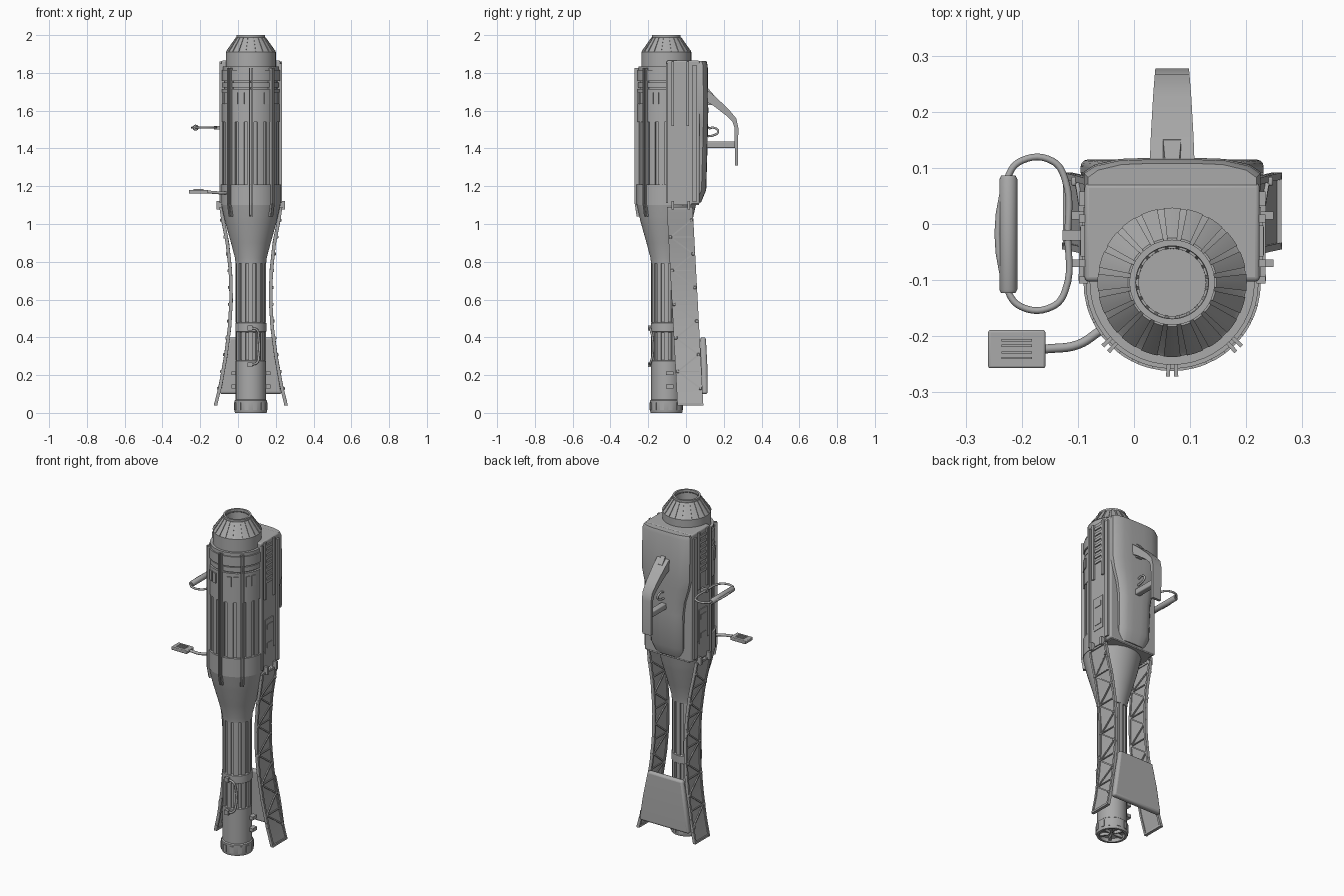
import bpy
import bmesh
from math import sin, cos, pi, radians
from mathutils import Vector

cube = bpy.data.objects.get("Cube")
if cube:
    bpy.data.objects.remove(cube)

CX, CY = 0.068, -0.104      # axis of the barrel and nozzle
SEGMENTS = 48

grey = bpy.data.materials.new("plain_grey")
grey.use_nodes = True
colour = (0.4, 0.4, 0.4, 1)
grey.diffuse_color = colour
grey.node_tree.nodes["Principled BSDF"].inputs["Base Color"].default_value = colour
made = []


def part(name, lofts, bevel=0):
    """One object from a list of lofts; each loft is a list of point rings."""
    bm = bmesh.new()
    for rings in lofts:
        rows = [[bm.verts.new(p) for p in ring] for ring in rings]
        n = len(rows[0])
        for low, high in zip(rows, rows[1:]):
            for i in range(n):
                j = (i + 1) % n
                bm.faces.new((low[i], low[j], high[j], high[i]))
        bm.faces.new(rows[0][::-1])
        bm.faces.new(rows[-1])
    bmesh.ops.recalc_face_normals(bm, faces=bm.faces)
    mesh = bpy.data.meshes.new(name)
    bm.to_mesh(mesh)
    bm.free()
    obj = bpy.data.objects.new(name, mesh)
    bpy.context.collection.objects.link(obj)
    mesh.materials.append(grey)
    if bevel:
        mod = obj.modifiers.new("rounded_edges", "BEVEL")
        mod.width, mod.segments = bevel, 3
    made.append(obj)
    return obj


def tube(name, points, radius, cyclic=False):
    data = bpy.data.curves.new(name, "CURVE")
    data.dimensions = "3D"
    data.bevel_depth, data.bevel_resolution, data.use_fill_caps = radius, 3, True
    spline = data.splines.new("BEZIER")
    spline.bezier_points.add(len(points) - 1)
    for knot, p in zip(spline.bezier_points, points):
        knot.co = p
        knot.handle_left_type = knot.handle_right_type = "AUTO"
    spline.use_cyclic_u = cyclic
    spline.resolution_u = 6
    data.materials.append(grey)
    bpy.context.collection.objects.link(bpy.data.objects.new(name, data))


def lathe(profile):
    turn = [2 * pi * i / SEGMENTS for i in range(SEGMENTS)]
    return [[(CX + r * cos(a), CY + r * sin(a), z) for a in turn] for r, z in profile]


def plate(mid, span, bottom, top):
    """Curved plate round the axis; bottom and top are (inner r, outer r, z)."""
    angles = [radians(mid + span * (i / 4 - 0.5)) for i in range(5)]
    rings = []
    for inner, outer, z in (bottom, top):
        arc = [(outer, a) for a in angles] + [(inner, a) for a in reversed(angles)]
        rings.append([(CX + r * cos(a), CY + r * sin(a), z) for r, a in arc])
    return rings


def upright(mid, span, inner, outer, z0, z1):
    return plate(mid, span, (inner, outer, z0), (inner, outer, z1))


def box(x, y, z, sx, sy, sz):
    ring = [(x - sx / 2, y - sy / 2), (x + sx / 2, y - sy / 2),
            (x + sx / 2, y + sy / 2), (x - sx / 2, y + sy / 2)]
    return [[(a, b, z + k * sz / 2) for a, b in ring] for k in (-1, 1)]


def rounded_front(r, back, z0, z1):
    arc = [pi + pi * i / 24 for i in range(25)]
    ring = [(CX + r * cos(a), CY + r * sin(a)) for a in arc]
    ring += [(CX + r, back), (CX - r, back)]
    return [[(x, y, z) for x, y in ring] for z in (z0, z1)]


# Nozzle with a hollow mouth and raised slats
part("nozzle", [lathe([(0.132, 1.8), (0.132, 1.91), (0.126, 1.915), (0.07, 1.995),
                       (0.076, 1.985), (0.076, 2), (0.065, 2), (0.06, 1.92)])])
part("nozzle_slats", [plate(18 * i, 13, (0.11, 0.133, 1.912), (0.06, 0.079, 1.988))
                      for i in range(20)])

# Main housing: core, stacked bands and vertical panels
part("housing_core", [rounded_front(0.14, 0.07, 1.1, 1.8)])
part("housing_bands", [rounded_front(r, 0.03, a, b) for r, a, b in (
    (0.158, 1.1, 1.21), (0.153, 1.54, 1.715), (0.15, 1.722, 1.75),
    (0.154, 1.757, 1.815), (0.147, 1.815, 1.835))])
part("housing_panels", [upright(a, 13, 0.13, 0.15, 1.2, 1.55)
                        for a in range(190, 360, 20)])
part("housing_window_plates", [upright(a, 10, 0.15, 0.158, 1.635, 1.695)
                               for a in (200, 212, 238, 252, 288, 302, 328, 340)])
part("front_ribs", [plate(a + s, 2.5, (0.12, 0.157, 1.04), (0.15, 0.168, 1.11))
                    for a in (225, 270, 315) for s in (-2.5, 2.5)]
     + [upright(a + s, 2.5, 0.13, 0.168, 1.11, 1.825)
        for a in (225, 270, 315) for s in (-2.5, 2.5)])

# Back pack and its bulged cover, which narrows lower down
part("pack_box", [box(CX, -0.015, 1.485, 0.312, 0.175, 0.76)], 0.008)
cover = []
for z, w, back in ((1.115, 0.09, 0.08), (1.18, 0.105, 0.107), (1.38, 0.108, 0.113),
                   (1.46, 0.12, 0.115), (1.54, 0.145, 0.117), (1.6, 0.157, 0.118),
                   (1.84, 0.157, 0.115), (1.863, 0.15, 0.108)):
    half = [(w, 0.06), (w, back - 0.025), (w * 0.88, back - 0.012),
            (w * 0.6, back - 0.002), (w * 0.25, back)]
    cover.append([(CX + x, y, z) for x, y in half]
                 + [(CX - x, y, z) for x, y in reversed(half)])
part("pack_cover", [cover])

# Rails, vents, clasps and lower brackets on both pack sides
rails, vents, clasps, brackets = [], [], [], []
for side in (-1, 1):
    x = CX + side * 0.158
    rails += [box(x, y, z, 0.016, w, h) for y, z, w, h in (
        (-0.07, 1.69, 0.014, 0.34), (0.01, 1.69, 0.014, 0.34),
        (-0.1, 1.48, 0.012, 0.74), (0.045, 1.48, 0.025, 0.72))]
    vents += [box(x, -0.03, 1.62 + 0.035 * i, 0.01, 0.055, 0.016) for i in range(7)]
    clasps += [box(x, -0.03, z, 0.012, 0.05, 0.03) for z in (1.35, 1.24)]
    clasps += [box(x, -0.03, 1.295, 0.006, 0.075, 0.2)]
    brackets += [box(x + side * 0.008, y, 1.1, 0.03, 0.014, 0.045) for y in (-0.07, 0.015)]
part("side_rails", rails)
part("side_vents", vents)
part("side_clasps", clasps)
part("side_brackets", brackets)

# Rear grip: sloped strut turning down, wedge, cross bar and trigger hook
strut = []
for y, z, w, dy, dz in ((0.1, 1.685, 0.04, 0.006, 0.03), (0.15, 1.65, 0.038, 0.008, 0.022),
                        (0.22, 1.59, 0.034, 0.008, 0.015), (0.256, 1.55, 0.031, 0.01, 0.009),
                        (0.267, 1.51, 0.03, 0.01, 0), (0.267, 1.31, 0.028, 0.008, 0)):
    strut.append([(CX - w, y - dy, z - dz), (CX + w, y - dy, z - dz),
                  (CX + w, y + dy, z + dz), (CX - w, y + dy, z + dz)])
part("rear_grip", [strut])
part("rear_grip_wedge", [[[(CX - w, 0.1, z), (CX + w, 0.1, z),
                           (CX + w * 0.8, y, z), (CX - w * 0.8, y, z)]
                          for z, w, y in ((1.63, 0.02, 0.155), (1.68, 0.02, 0.15),
                                          (1.72, 0.016, 0.115))]])
part("rear_grip_bar", [box(CX, 0.18, 1.42, 0.035, 0.16, 0.035)], 0.006)
tube("trigger_hook", [(CX, 0.1, 1.465), (CX, 0.14, 1.468), (CX, 0.17, 1.49),
                      (CX, 0.145, 1.51), (CX, 0.12, 1.505)], 0.006)

# Side handle: wire loop, round grip and mount
tube("side_handle_loop", [(-0.224, 0.085, 1.51), (-0.2, 0.113, 1.51), (-0.145, 0.112, 1.51),
                          (-0.123, 0.08, 1.51), (-0.118, -0.02, 1.51),
                          (-0.123, -0.12, 1.51), (-0.145, -0.147, 1.51),
                          (-0.2, -0.148, 1.51), (-0.224, -0.12, 1.51)], 0.006, True)
grip = [(0.013, -0.123), (0.016, -0.117), (0.016, 0.08), (0.013, 0.086)]
part("side_handle_grip", [[[(-0.224 + r * cos(i * pi / 8), y, 1.51 + r * sin(i * pi / 8))
                            for i in range(16)] for r, y in grip]])
part("side_handle_mount", [box(-0.105, -0.02, 1.51, 0.045, 0.018, 0.02)])

# Pedal on a bent arm
tube("pedal_arm", [(-0.06, -0.19, 1.165), (-0.1, -0.215, 1.165), (-0.16, -0.223, 1.17)], 0.008)
part("pedal", [box(-0.209, -0.223, 1.171, 0.102, 0.068, 0.02)], 0.004)
part("pedal_treads", [box(-0.209, -0.223 + y, 1.182, 0.055, 0.004, 0.004)
                      for y in (-0.016, -0.006, 0.006, 0.016)])

# Funnel, barrel and its foot
part("funnel", [lathe([(0.081, 0.79), (0.084, 0.82), (0.105, 0.9), (0.136, 1.01),
                       (0.143, 1.04), (0.156, 1.1), (0.15, 1.11)])])
part("barrel", [lathe([(0.05, 0.025), (0.066, 0.02), (0.07, 0), (0.083, 0), (0.086, 0.008),
                       (0.086, 0.065), (0.08, 0.07), (0.08, 0.275), (0.07, 0.28),
                       (0.07, 0.425), (0.082, 0.43), (0.082, 0.475), (0.072, 0.48),
                       (0.072, 0.8)])])
part("barrel_flutes", [upright(30 * i, 18, 0.065, 0.08, a, b)
                       for i in range(12) for a, b in ((0.278, 0.428), (0.478, 0.805))])
part("foot_notches", [upright(30 * i + 15, 14, 0.08, 0.09, 0.015, 0.055)
                      for i in range(12)])
part("foot_spokes", [upright(60 * i, 14, 0.012, 0.07, 0.008, 0.03) for i in range(6)])
part("barrel_clamps", [box(CX + s * 0.09, -0.085, z, 0.026, 0.04, 0.02)
                       for s in (-1, 1) for z in (0.14, 0.21)])
tube("barrel_hose", [(CX - 0.01, -0.19, 0.45), (0.1, -0.188, 0.44), (0.11, -0.178, 0.4),
                     (0.11, -0.178, 0.3), (0.1, -0.188, 0.265), (CX - 0.01, -0.19, 0.255)], 0.006)
part("hose_sockets", [box(CX - 0.005, -0.188, z, 0.025, 0.028, 0.026) for z in (0.255, 0.45)])

# Curved truss legs: thin sheet, raised frame, zigzag braces and rivets
flare = [(0.04, 0.187), (0.15, 0.16), (0.3, 0.133), (0.45, 0.113), (0.6, 0.104),
         (0.75, 0.108), (0.9, 0.124), (1.02, 0.148), (1.09, 0.158)]


def leg_point(side, t, z, lift):
    for (za, xa), (zb, xb) in zip(flare, flare[1:]):
        if z <= zb:
            break
    x = xa + (xb - xa) * (z - za) / (zb - za)
    y = -0.043 - 0.054 * z + 0.137 * t
    return Vector((CX + side * (x + lift), y, z))


def brace(side, a, b, width=0.006, steps=6):
    """Raised strip on a leg between two (t, z) places."""
    run = leg_point(side, *b, 0) - leg_point(side, *a, 0)
    across = Vector((0, -run.z, run.y)).normalized() * width
    rings = []
    for i in range(steps + 1):
        k = i / steps
        t, z = (p + (q - p) * k for p, q in zip(a, b))
        inner, outer = (leg_point(side, t, z, d) for d in (-0.009, 0.009))
        rings.append([inner - across, inner + across, outer + across, outer - across])
    return rings


nodes = [(0.92 if i % 2 == 0 else 0.08, 1.02 - 0.089 * i) for i in range(11)]
for side, name in ((-1, "right"), (1, "left")):
    part(name + "_leg_sheet", [[[leg_point(side, t, z, d) for t, d in (
        (0, -0.003), (1, -0.003), (1, 0.003), (0, 0.003))] for z, _ in flare]])
    frame = [brace(side, (t, 0.04), (t, 1.09), steps=20) for t in (0.045, 0.955)]
    frame += [brace(side, (0.045, z), (0.955, z)) for z in (0.046, 1.083)]
    frame += [brace(side, a, b, 0.004) for a, b in zip(nodes, nodes[1:])]
    frame += [brace(side, (0.05, z), (0.95, z), 0.003) for t, z in nodes[1::2]]
    part(name + "_leg_frame", frame)
    part(name + "_leg_rivets", [box(*leg_point(side, t, z, 0.009), 0.012, 0.016, 0.016)
                                for t, z in nodes], 0.004)

# Rear plate between the legs
part("rear_plate", [[[(CX - w, y0, z), (CX + w, y0, z), (CX + w, y1, z), (CX - w, y1, z)]
                     for z, w, y0, y1 in ((0.1, 0.165, 0.08, 0.115), (0.25, 0.142, 0.078, 0.113),
                                          (0.4, 0.115, 0.075, 0.105))]], 0.012)

bpy.ops.object.select_all(action="DESELECT")
for obj in made:
    obj.select_set(True)
bpy.context.view_layer.objects.active = made[0]
bpy.ops.object.shade_smooth_by_angle()
